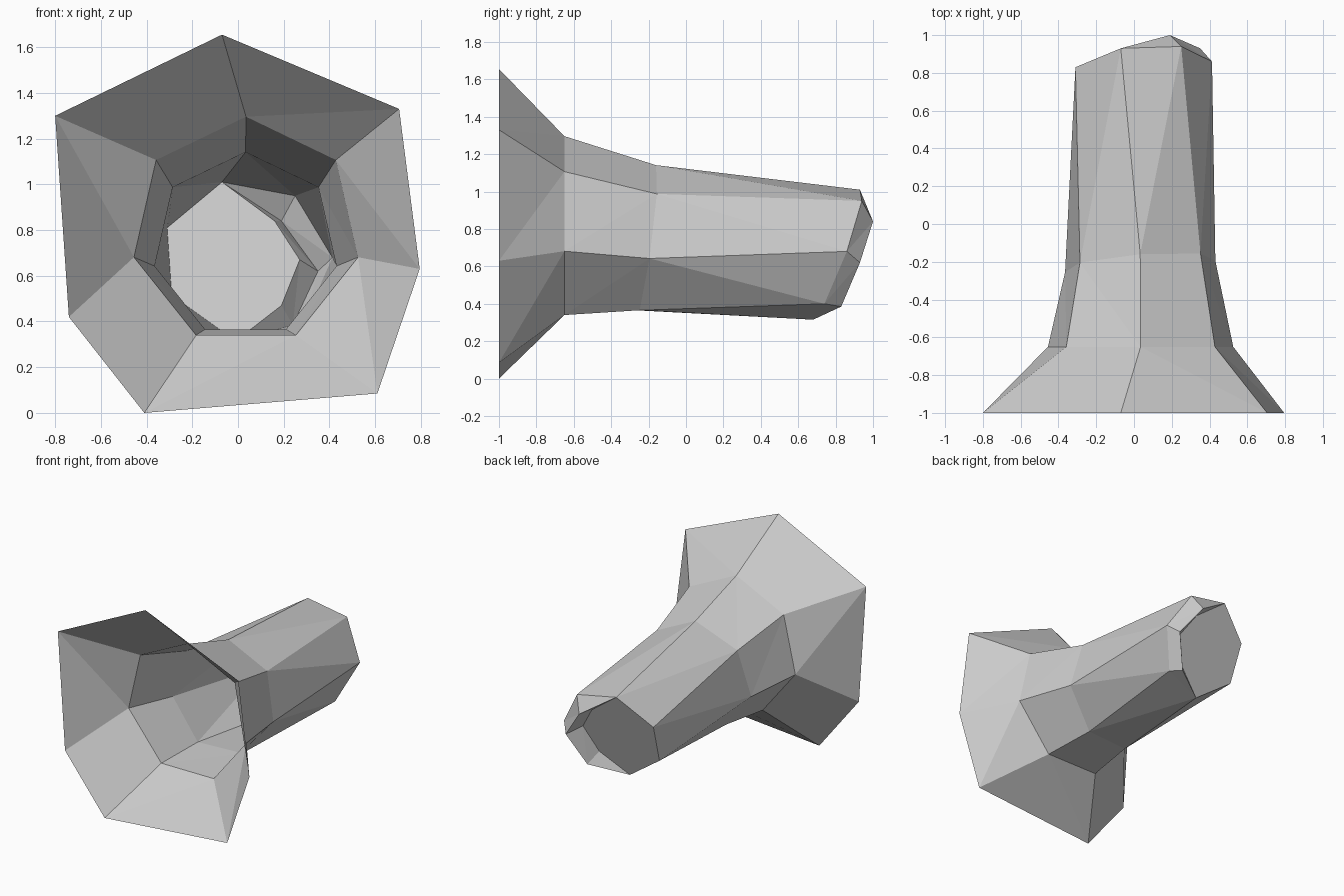
import bpy
import bmesh
import math
from mathutils import Vector

SIDES = 7

cube = bpy.data.objects.get("Cube")
if cube:
    bpy.data.objects.remove(cube, do_unlink=True)

grey = bpy.data.materials.new("light grey")
grey.use_nodes = True
colour = (0.6, 0.6, 0.6, 1.0)
grey.diffuse_color = colour
grey.node_tree.nodes["Principled BSDF"].inputs["Base Color"].default_value = colour


def regular_ring(centre, radius, lean_x=0.0, lean_z=0.0):
    """Seven-sided ring facing the front, clockwise from its top corner."""
    ring = []
    for i in range(SIDES):
        angle = math.tau * i / SIDES
        side, rise = radius * math.sin(angle), radius * math.cos(angle)
        ring.append(Vector(centre) + Vector((side, lean_x * side + lean_z * rise, rise)))
    return ring


def loft(name, rings, close_end=False):
    """Skin a row of rings with triangles; corners shared by two rings are merged."""
    bm = bmesh.new()
    corners = {}

    def corner(point):
        key = tuple(round(c, 4) for c in point)
        if key not in corners:
            corners[key] = bm.verts.new(key)
        return corners[key]

    for near, far in zip(rings, rings[1:]):
        for i in range(SIDES):
            j = (i + 1) % SIDES
            # Each panel folds along the diagonal that keeps the tube full
            for points in ((near[i], near[j], far[i]), (near[j], far[j], far[i])):
                triangle = [corner(p) for p in points]
                if len(set(triangle)) == 3:
                    bm.faces.new(triangle)
    if close_end:
        bm.faces.new([corner(p) for p in rings[-1]])
    mesh = bpy.data.meshes.new(name)
    bm.to_mesh(mesh)
    bm.free()
    mesh.materials.append(grey)
    obj = bpy.data.objects.new(name, mesh)
    bpy.context.collection.objects.link(obj)


# Uneven open mouth at the front, as (x, z) corners
mouth = [Vector((x, -1.0, z)) for x, z in (
    (-0.07, 1.655), (0.705, 1.33), (0.795, 0.63), (0.61, 0.085),
    (-0.41, 0.0), (-0.74, 0.42), (-0.80, 1.30))]

# Regular throat and slightly leaning waist
throat = regular_ring((0.035, -0.65, 0.793), 0.503)
waist = regular_ring((0.033, -0.213, 0.733), 0.408, lean_x=0.075, lean_z=0.13)

# Slanted back end: four corners are shared by tube, lip and cap
shared = [(-0.01, 0.68, 0.315), (-0.29, 0.73, 0.515),
          (-0.31, 0.83, 0.81), (-0.07, 0.93, 1.01)]
tube_end = [(0.25, 0.94, 0.95), (0.413, 0.86, 0.68), (0.29, 0.74, 0.40)] + shared
lip_edge = [(0.19, 1.0, 0.84), (0.35, 0.93, 0.62), (0.24, 0.83, 0.385)] + shared
cap_edge = [(0.16, 0.89, 0.84), (0.27, 0.84, 0.67), (0.19, 0.76, 0.47)] + shared

loft("flared_mouth", [mouth, throat])
loft("tube_body", [throat, waist, tube_end])
loft("back_lip_and_cap", [tube_end, lip_edge, cap_edge], close_end=True)
